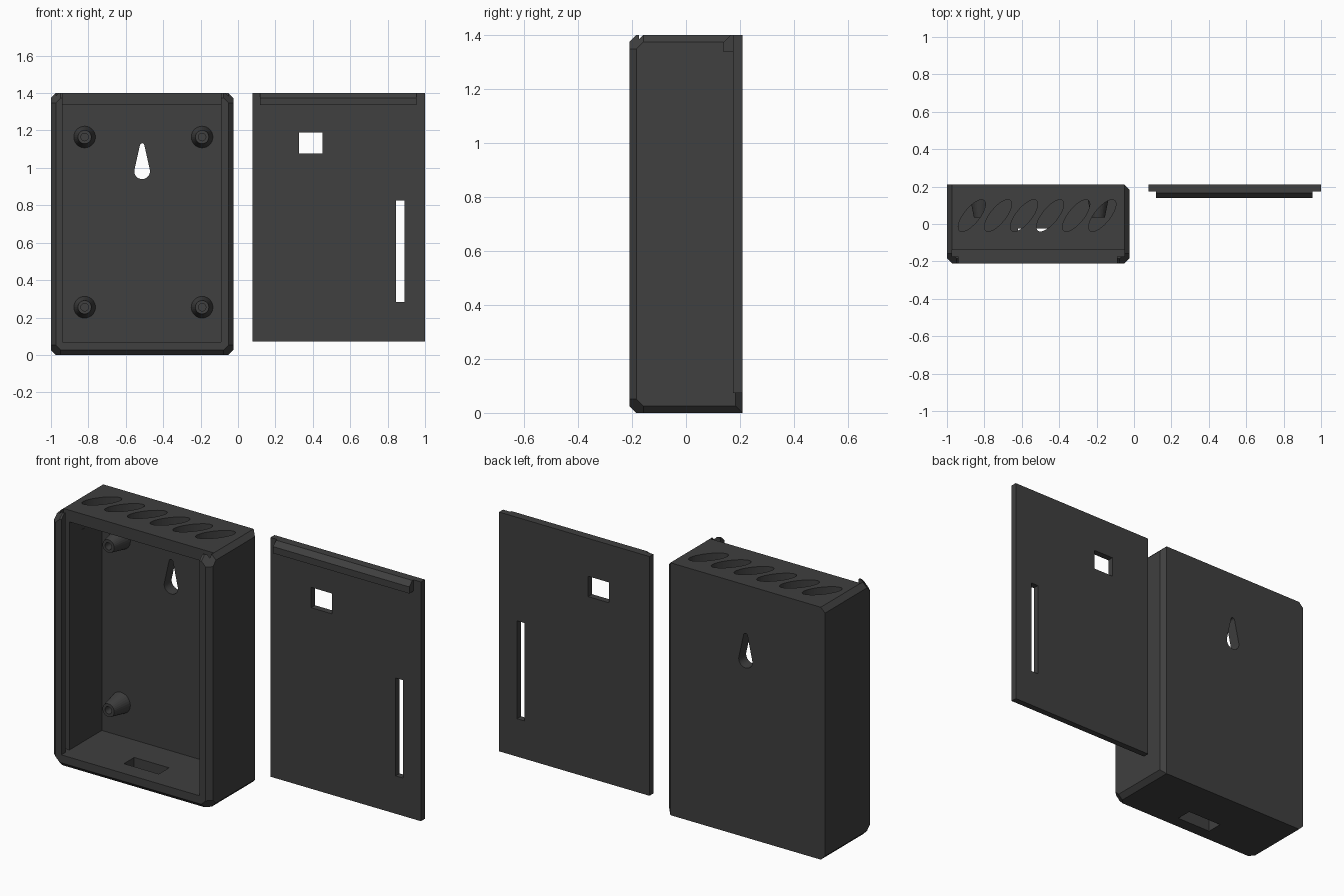
import bpy, bmesh, math
from mathutils import Vector, Matrix

if "Cube" in bpy.data.objects:
    bpy.data.objects.remove(bpy.data.objects["Cube"])

dark = bpy.data.materials.new("dark_plastic")
dark.diffuse_color = (0.05, 0.05, 0.05, 1)
dark.use_nodes = True
dark.node_tree.nodes["Principled BSDF"].inputs["Base Color"].default_value = dark.diffuse_color


def finish(name, bm):
    bmesh.ops.recalc_face_normals(bm, faces=bm.faces[:])
    me = bpy.data.meshes.new(name)
    bm.to_mesh(me)
    bm.free()
    me.materials.append(dark)
    ob = bpy.data.objects.new(name, me)
    bpy.context.collection.objects.link(ob)
    return ob


def box_bm(lo, hi):
    lo, hi = Vector(lo), Vector(hi)
    bm = bmesh.new()
    bmesh.ops.create_cube(bm, size=1, matrix=Matrix.Translation((lo + hi) / 2)
                          @ Matrix.Diagonal((hi - lo).to_4d()))
    return bm


def prism(name, outline, offset):
    """Extrude a closed outline of 3D points by an offset vector."""
    bm = bmesh.new()
    face = bm.faces.new([bm.verts.new(p) for p in outline])
    ext = bmesh.ops.extrude_face_region(bm, geom=[face])["geom"]
    verts = [g for g in ext if isinstance(g, bmesh.types.BMVert)]
    bmesh.ops.translate(bm, vec=offset, verts=verts)
    if face.is_valid and len([f for f in bm.faces if f.verts[:] == face.verts[:]]) == 0:
        bm.faces.new(face.verts)
    bmesh.ops.holes_fill(bm, edges=[e for e in bm.edges if e.is_boundary])
    return finish(name, bm)


def subtract(target, cutter):
    cutter.hide_render = True
    mod = target.modifiers.new("cut", 'BOOLEAN')
    mod.operation, mod.solver, mod.object = 'DIFFERENCE', 'EXACT', cutter
    bpy.context.view_layer.objects.active = target
    bpy.ops.object.modifier_apply(modifier=mod.name)
    bpy.data.objects.remove(cutter)


def cut_box(target, lo, hi):
    subtract(target, finish("cutter", box_bm(lo, hi)))


# Case body: block with chamfered edges and clipped front corners
X0, X1, Y0, Y1, Z1, B = -1.0, -0.025, -0.21, 0.21, 1.4, 0.026
CX = (X0 + X1) / 2
bm = box_bm((X0, Y0, 0), (X1, Y1, Z1))
xs, zs = ((X0, -1), (X1, 1)), ((0, -1), (Z1, 1))
planes = []
for x, sx in xs:
    planes.append(((x, Y0, 0), (sx, -1, 0), B))
    for z, sz in zs:
        planes.append(((x, 0, z), (sx, 0, sz), B))
        planes.append(((x, Y0, z), (sx, -1, sz), 3 * B))
for z, sz in zs:
    planes.append(((0, Y0, z), (0, -1, sz), B))
planes.append(((X1, Y1, 0), (1, 1, 0), B))
for co, no, depth in planes:
    n = Vector(no)
    point = Vector(co) - n * (depth / n.length_squared)
    bmesh.ops.bisect_plane(bm, geom=bm.verts[:] + bm.edges[:] + bm.faces[:], dist=1e-6,
                           plane_co=point, plane_no=n, clear_outer=True)
    bmesh.ops.holes_fill(bm, edges=[e for e in bm.edges if e.is_boundary])
case = finish("case", bm)

# Cavity, open front up to the top, and sliding groove for the lid
cut_box(case, (-0.937, -0.3, 0.07), (-0.09, 0.145, 1.335))
cut_box(case, (-0.937, -0.3, 0.07), (-0.09, -0.139, 1.5))
cut_box(case, (X0 + B, -0.174, 0.07), (X1 - B, -0.139, 1.5))

# Cable slot in the floor
cut_box(case, (CX - 0.107, -0.115, -0.1), (CX + 0.107, -0.025, 0.2))

# Keyhole for wall mounting: round bottom tapering to a small round top
hole = []
for i in range(25):
    a = math.radians(-190 + 200 * i / 24)
    hole.append((CX + 0.042 * math.cos(a), 0.1, 0.982 + 0.042 * math.sin(a)))
for i in range(7):
    a = math.radians(10 + 160 * i / 6)
    hole.append((CX + 0.012 * math.cos(a), 0.1, 1.12 + 0.012 * math.sin(a)))
subtract(case, prism("cutter", hole, (0, 0.2, 0)))

# Slanted oval vents in the top wall
tilt = Matrix.Rotation(math.radians(51), 3, 'Z')
for k in range(6):
    centre = Vector((-0.867 + 0.1395 * k, 0.045, 1.25))
    oval = [centre + tilt @ Vector((0.104 * math.cos(t), 0.041 * math.sin(t), 0))
            for t in (math.tau * i / 40 for i in range(40))]
    subtract(case, prism("cutter", oval, (0, 0, 0.3)))

# Tapered screw posts on the back wall
profile = [(0, 0.15), (0.058, 0.15), (0.058, 0.145), (0.036, 0.035), (0.02, 0.035), (0.02, 0.12), (0, 0.12)]
for x in (-0.82, -0.192):
    for z in (0.255, 1.165):
        bm = bmesh.new()
        vs = [bm.verts.new((x + r, y, z)) for r, y in profile]
        es = [bm.edges.new(p) for p in zip(vs, vs[1:])]
        bmesh.ops.spin(bm, geom=vs + es, cent=(x, 0, z), axis=(0, 1, 0),
                       angle=math.tau, steps=28)
        bmesh.ops.remove_doubles(bm, verts=bm.verts[:], dist=1e-4)
        post = finish("screw_post", bm)

# Lid plate with window and long slot
lid = finish("lid", box_bm((0.077, 0.175, 0.073), (1.0, 0.21, Z1)))
cut_box(lid, (0.326, 0, 1.077), (0.453, 0.4, 1.19))
cut_box(lid, (0.845, 0, 0.283), (0.89, 0.4, 0.826))

# Chamfered ridge along the lid's top edge
ridge = [(0.176, 1.337), (0.139, 1.337), (0.139, 1.374), (0.165, Z1), (0.176, Z1)]
prism("lid_ridge", [(0.118, y, z) for y, z in ridge], (0.836, 0, 0))
